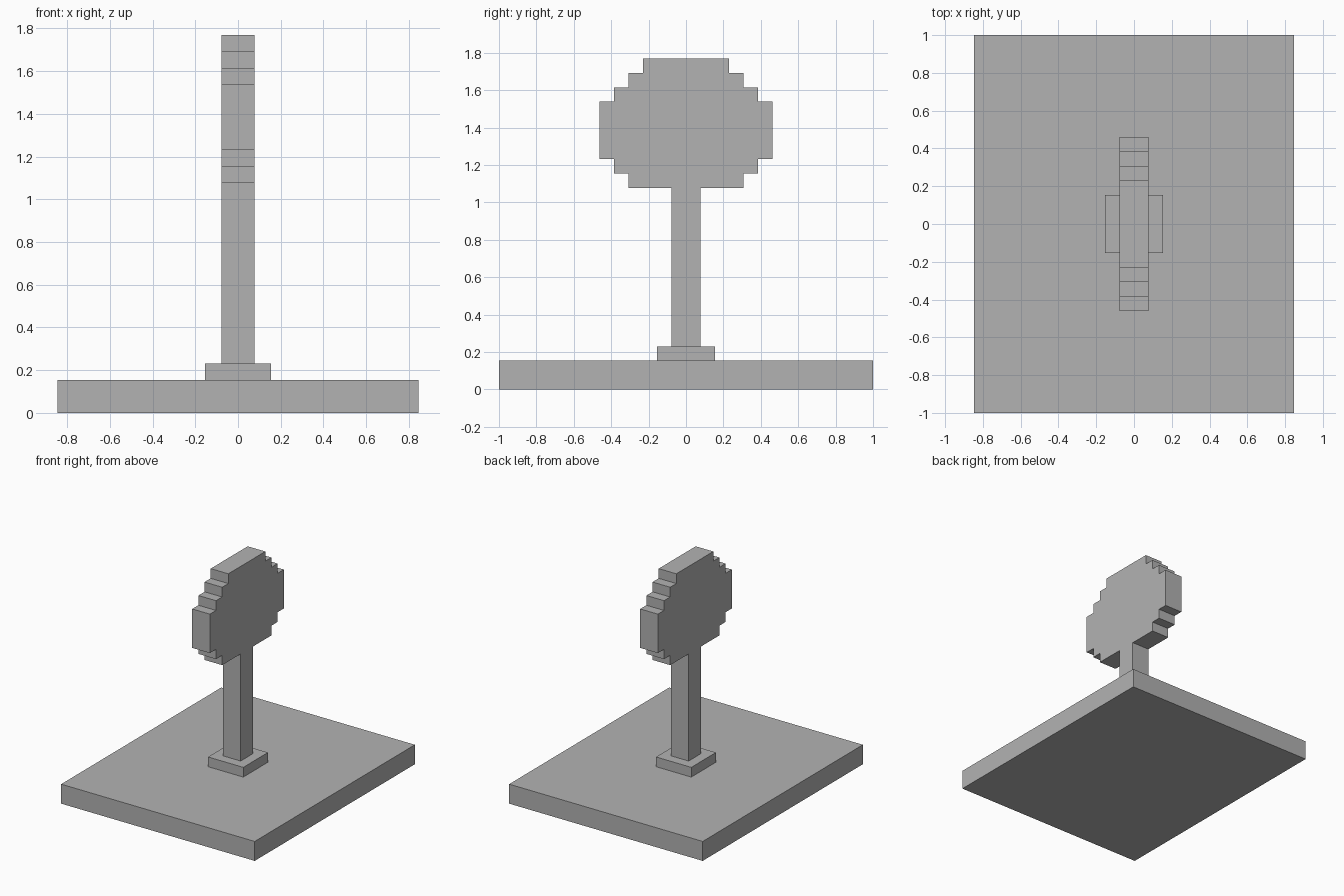
import bpy
import bmesh

U = 1 / 13  # block size

cube = bpy.data.objects.get("Cube")
if cube:
    bpy.data.objects.remove(cube, do_unlink=True)

grey = bpy.data.materials.new("plain_grey")
grey.use_nodes = True
colour = (0.448, 0.448, 0.448, 1)
grey.diffuse_color = colour
grey.node_tree.nodes["Principled BSDF"].inputs["Base Color"].default_value = colour


def stepped_slab(name, half_x, z, steps):
    """Extrude a mirrored stepped outline along x; steps are (half width, height) in blocks."""
    side = []
    for half_y, height in steps:
        side += [(half_y, z), (half_y, z + height)]
        z += height
    outline = side + [(-y, h) for y, h in reversed(side)]

    bm = bmesh.new()
    face = bm.faces.new([bm.verts.new((-half_x * U, y * U, h * U)) for y, h in outline])
    result = bmesh.ops.extrude_face_region(bm, geom=[face])
    moved = [g for g in result["geom"] if isinstance(g, bmesh.types.BMVert)]
    bmesh.ops.translate(bm, verts=moved, vec=(2 * half_x * U, 0, 0))
    bmesh.ops.recalc_face_normals(bm, faces=bm.faces)

    mesh = bpy.data.meshes.new(name)
    bm.to_mesh(mesh)
    bm.free()
    mesh.materials.append(grey)
    obj = bpy.data.objects.new(name, mesh)
    bpy.context.collection.objects.link(obj)
    return obj


# Ground slab and the square foot on it
stepped_slab("base_slab", 11, 0, [(13, 2)])
stepped_slab("post_foot", 2, 2, [(2, 1)])

# Post flowing into the stepped round head
stepped_slab("post_and_round_head", 1, 3,
             [(1, 11), (4, 1), (5, 1), (6, 4), (5, 1), (4, 1), (3, 1)])
